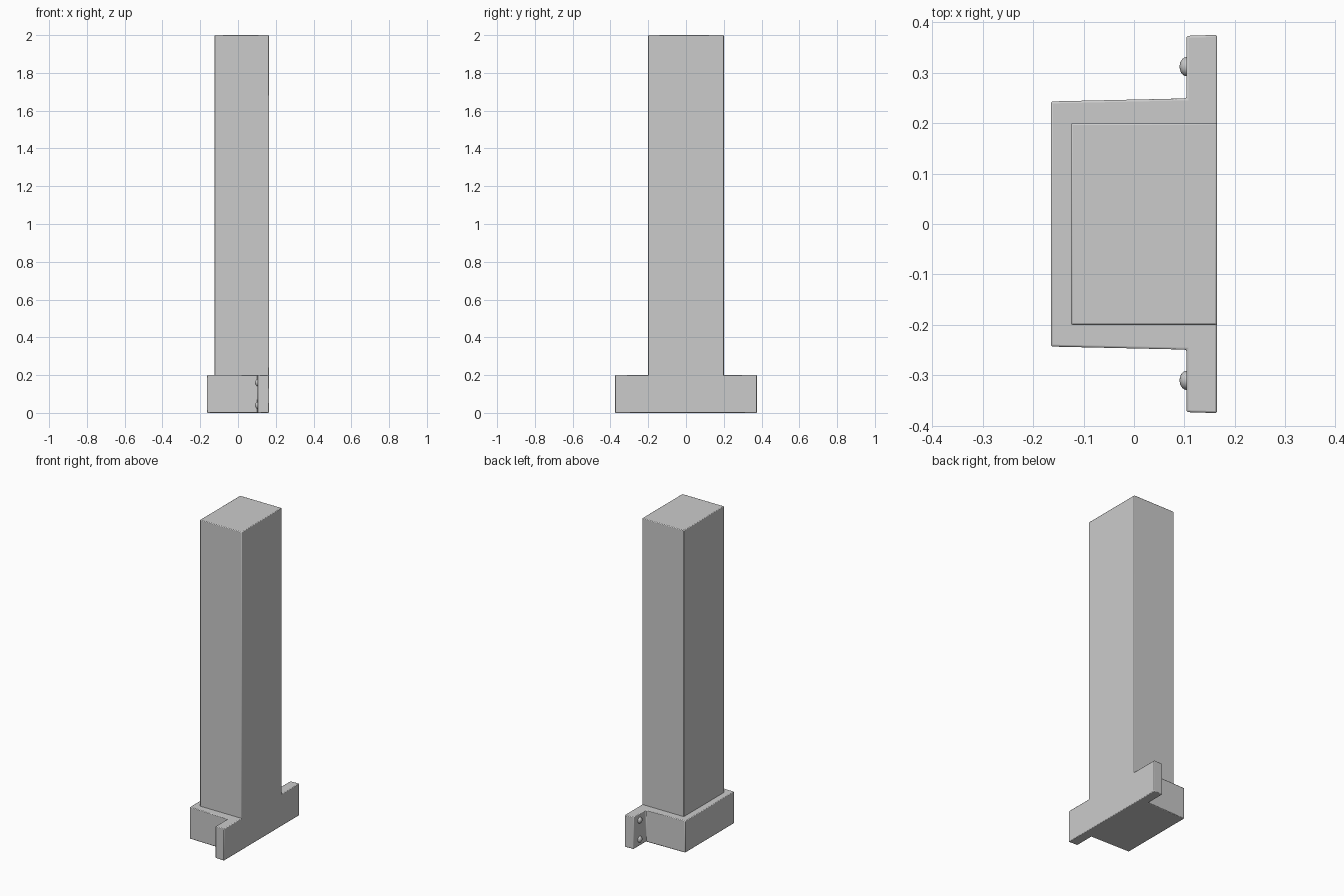
import bpy, bmesh, math
from mathutils import Matrix

if "Cube" in bpy.data.objects:
    bpy.data.objects.remove(bpy.data.objects["Cube"])


def finish(bm, name, bevel=0.0):
    bmesh.ops.recalc_face_normals(bm, faces=bm.faces)
    me = bpy.data.meshes.new(name)
    bm.to_mesh(me)
    bm.free()
    ob = bpy.data.objects.new(name, me)
    bpy.context.collection.objects.link(ob)
    if bevel:
        mod = ob.modifiers.new("Bevel", 'BEVEL')
        mod.width = bevel
        mod.segments = 2
        mod.limit_method = 'ANGLE'
    bpy.ops.object.select_all(action='DESELECT')
    ob.select_set(True)
    bpy.context.view_layer.objects.active = ob
    bpy.ops.object.shade_smooth_by_angle(angle=math.radians(30))
    return ob


def extrude_profile(name, pts, z0, z1, bevel):
    bm = bmesh.new()
    face = bm.faces.new([bm.verts.new((x, y, z0)) for x, y in pts])
    top = bmesh.ops.extrude_face_region(bm, geom=[face])["geom"]
    for v in top:
        if isinstance(v, bmesh.types.BMVert):
            v.co.z = z1
    return finish(bm, name, bevel)


# Bracket: slightly tapered collar with a mounting flange on each side
half = [(-0.165, 0.243), (0.104, 0.249), (0.104, 0.373), (0.165, 0.375)]
outline = half + [(x, -y) for x, y in reversed(half)]
extrude_profile("base_bracket", outline, 0.0, 0.2, 0.004)

# Tall post rising from the bracket, flush with its flat face
post = [(-0.125, 0.2), (0.165, 0.2), (0.165, -0.2), (-0.125, -0.2)]
extrude_profile("post", post, 0.01, 2.0, 0.004)

# Domed screw heads on the flanges
for side, y in (("left", -0.31), ("right", 0.312)):
    for level, z in (("lower", 0.04), ("upper", 0.16)):
        bm = bmesh.new()
        bmesh.ops.create_uvsphere(
            bm, u_segments=20, v_segments=12, radius=0.019,
            matrix=Matrix.Translation((0.104, y, z)) @ Matrix.Diagonal((0.72, 1, 1, 1)))
        finish(bm, f"screw_{side}_{level}")
